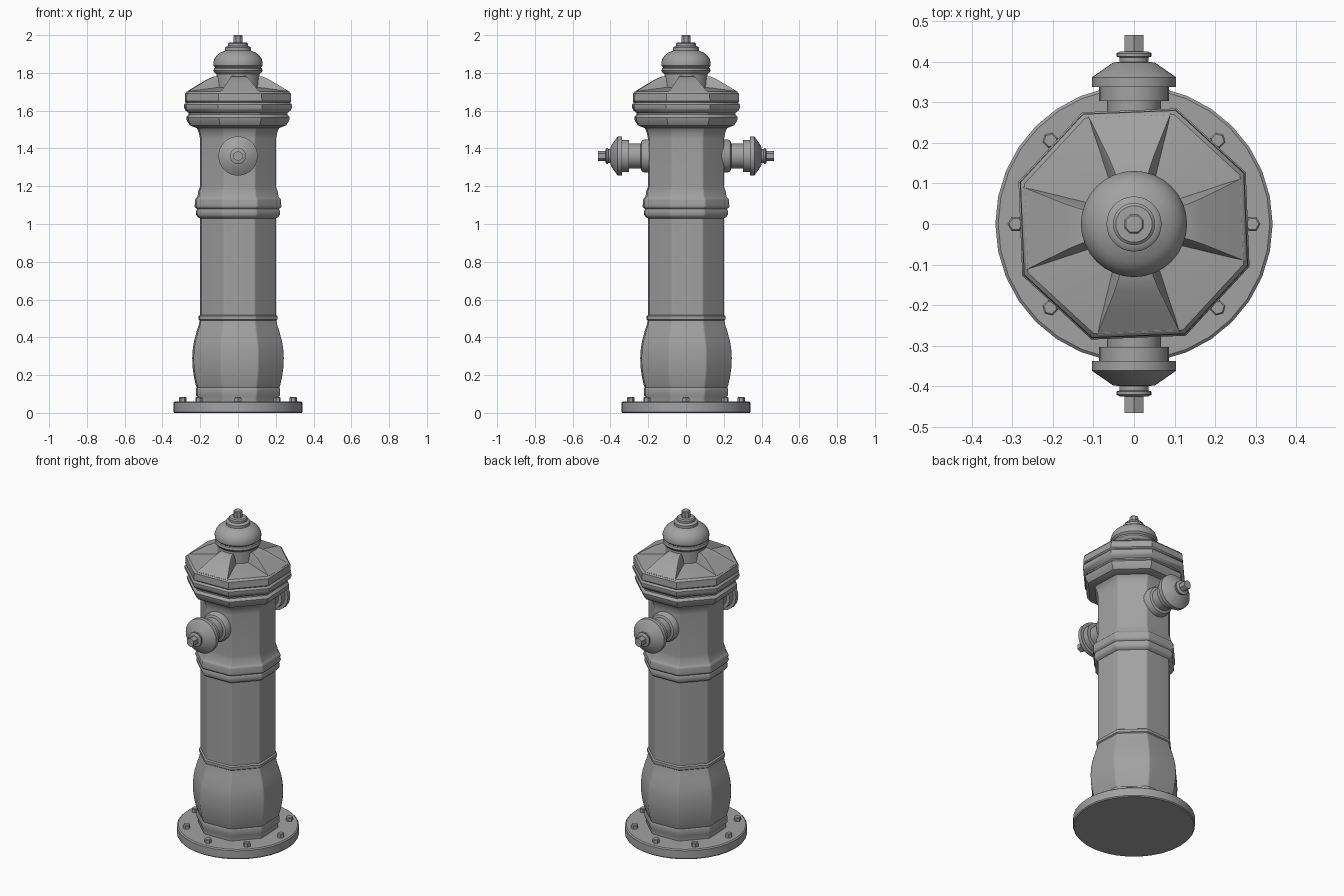
import bpy, bmesh
from math import sin, cos, pi, radians
from mathutils import Matrix

TILT = radians(2.3)                 # slight twist of the octagonal casting
OCT = cos(radians(22.5 - 2.3))      # silhouette half-width -> corner radius

iron = bpy.data.materials.new("cast_iron")
iron.diffuse_color = (0.36, 0.36, 0.36, 1)


def finish(bm, name, angle=35):
    bmesh.ops.recalc_face_normals(bm, faces=bm.faces)
    me = bpy.data.meshes.new(name)
    bm.to_mesh(me)
    bm.free()
    me.materials.append(iron)
    ob = bpy.data.objects.new(name, me)
    bpy.context.collection.objects.link(ob)
    bpy.ops.object.select_all(action='DESELECT')
    ob.select_set(True)
    bpy.context.view_layer.objects.active = ob
    bpy.ops.object.shade_smooth_by_angle(angle=radians(angle))
    return ob


def lathe(name, profile, n=32, phase=0.0, matrix=Matrix(), angle=35, soft=0.0):
    """Closed solid from (radius, height) pairs; soft splits each corner in two."""
    angles = [phase + 2 * pi * i / n + s for i in range(n)
              for s in ((-soft, soft) if soft else (0,))]
    bm = bmesh.new()
    rings = [[bm.verts.new((r * cos(a), r * sin(a), z)) for a in angles]
             for r, z in profile]
    m = len(angles)
    for a, b in zip(rings, rings[1:]):
        for i in range(m):
            j = (i + 1) % m
            bm.faces.new((a[i], a[j], b[j], b[i]))
    bm.faces.new(rings[0][::-1])
    bm.faces.new(rings[-1])
    bm.transform(matrix)
    return finish(bm, name, angle)


def octagon(name, profile, angle=35, soft=0.0):
    ob = lathe(name, [(w / OCT, z) for w, z in profile], 8,
               pi / 8 + TILT, angle=angle, soft=soft)
    # keep the broad facets flat while the corners stay soft
    wn = ob.modifiers.new("flat_facets", 'WEIGHTED_NORMAL')
    wn.keep_sharp = True
    return ob


# Base flange and its bolts
lathe("base_flange", [(0.337, 0), (0.342, 0.006), (0.342, 0.054), (0.335, 0.06)], 32)
for k in range(8):
    a = k * pi / 4
    lathe(f"base_bolt_{k + 1}", [(0.02, 0.055), (0.02, 0.08), (0.016, 0.084)], 6, a,
          Matrix.Translation((0.292 * cos(a), 0.292 * sin(a), 0)))

# Octagonal barrel with swollen foot and belt mouldings
octagon("barrel", [
    (0.213, 0.055), (0.213, 0.085), (0.221, 0.095), (0.221, 0.125), (0.217, 0.135),
    (0.222, 0.15), (0.231, 0.19), (0.238, 0.24), (0.24, 0.29), (0.237, 0.34),
    (0.23, 0.38), (0.217, 0.43), (0.206, 0.465), (0.201, 0.49), (0.207, 0.495),
    (0.207, 0.512), (0.199, 0.518), (0.199, 1.03), (0.212, 1.037), (0.22, 1.05),
    (0.22, 1.07), (0.215, 1.08), (0.224, 1.086), (0.228, 1.097), (0.224, 1.108),
    (0.226, 1.125), (0.221, 1.136), (0.212, 1.145), (0.209, 1.17), (0.2, 1.195),
    (0.199, 1.45), (0.204, 1.48), (0.216, 1.508), (0.24, 1.53)], 40, radians(1.6))

# Octagonal bonnet
octagon("bonnet", [
    (0.21, 1.505), (0.255, 1.522), (0.27, 1.545), (0.274, 1.565), (0.262, 1.58),
    (0.262, 1.588), (0.278, 1.6), (0.285, 1.615), (0.285, 1.632), (0.276, 1.643),
    (0.282, 1.65), (0.28, 1.69), (0.27, 1.702), (0.11, 1.724)], 35)

# Four wedge ribs from bonnet rim up to the neck
for k in range(4):
    bm = bmesh.new()
    for x, w, z in ((0.09, 0.035, 1.785), (0.13, 0.042, 1.78), (0.165, 0.055, 1.764),
                    (0.21, 0.075, 1.737), (0.27, 0.102, 1.699),
                    (0.09, 0.06, 1.69), (0.265, 0.104, 1.69)):
        for s in (-1, 1):
            bm.verts.new((x, s * w, z))
    bmesh.ops.convex_hull(bm, input=bm.verts)
    bm.transform(Matrix.Rotation(k * pi / 2 + TILT, 4, 'Z'))
    finish(bm, f"bonnet_rib_{k + 1}")

# Neck, dome and operating nut
lathe("top_dome", [
    (0.115, 1.69), (0.115, 1.795), (0.126, 1.803), (0.13, 1.812), (0.126, 1.824),
    (0.12, 1.828), (0.13, 1.838), (0.131, 1.855), (0.125, 1.875), (0.112, 1.893),
    (0.093, 1.908), (0.068, 1.918), (0.068, 1.934), (0.062, 1.94), (0.052, 1.942),
    (0.052, 1.955), (0.045, 1.961), (0.02, 1.962)])
lathe("operating_nut", [(0.026, 1.955), (0.026, 1.995), (0.022, 2.0)], 8, pi / 8)

# Hose outlets with caps, front and back
for side, turn in (("back", 0), ("front", pi)):
    m = (Matrix.Translation((0, 0, 1.36)) @ Matrix.Rotation(turn, 4, 'Z')
         @ Matrix.Rotation(-pi / 2, 4, 'X'))
    lathe(f"{side}_outlet", [
        (0.088, 0.17), (0.088, 0.222), (0.08, 0.235), (0.066, 0.24), (0.066, 0.303),
        (0.086, 0.303), (0.086, 0.338), (0.104, 0.338), (0.104, 0.362),
        (0.052, 0.398), (0.036, 0.4), (0.036, 0.411), (0.043, 0.413),
        (0.043, 0.421), (0.036, 0.425)], 28, matrix=m)
    lathe(f"{side}_cap_nut", [(0.027, 0.42), (0.027, 0.466)], 6, pi / 6, m)
